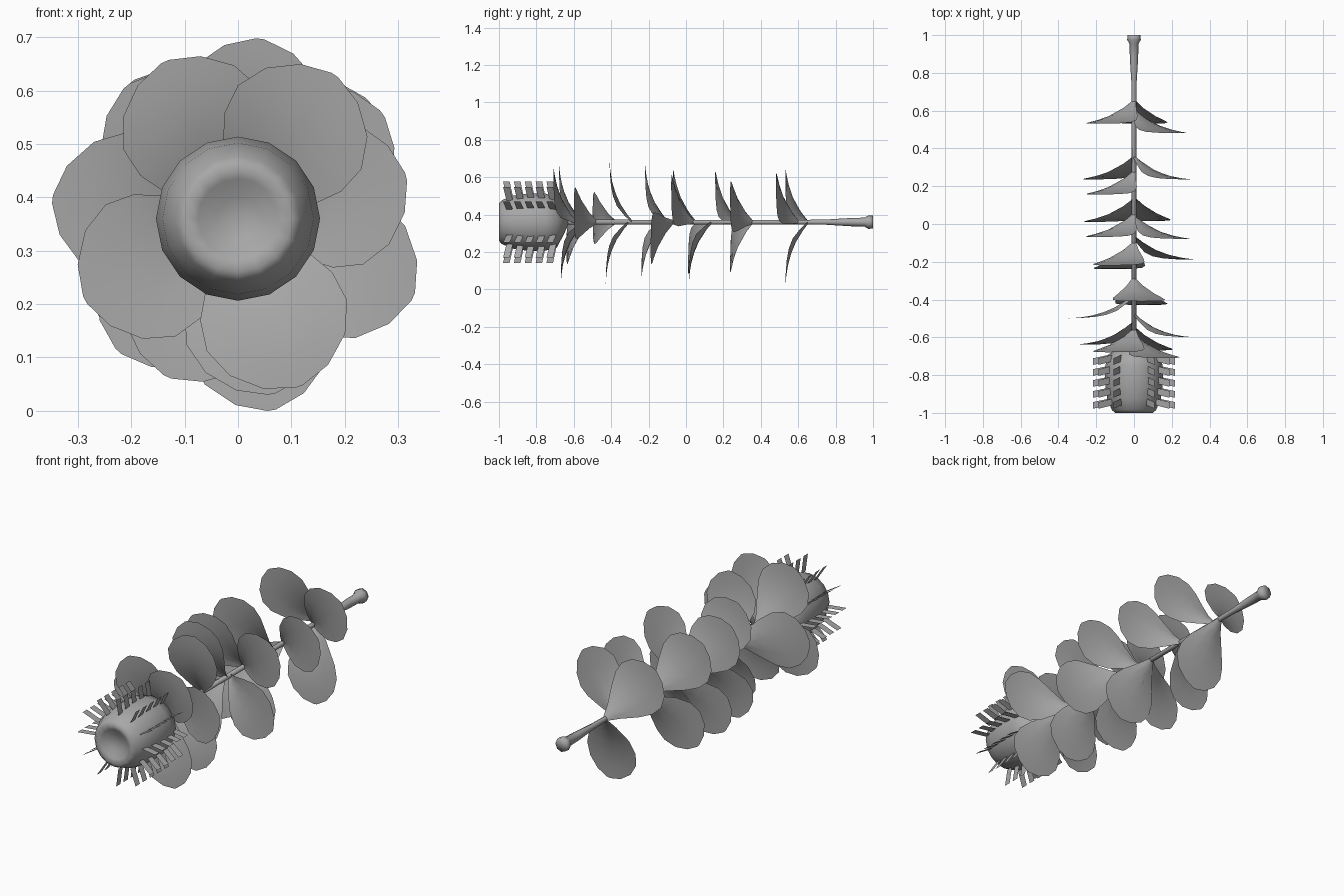
import bpy, bmesh, math

if "Cube" in bpy.data.objects:
    bpy.data.objects.remove(bpy.data.objects["Cube"])

CZ = 0.36  # height of the stem axis

grey = bpy.data.materials.new("plain grey")
grey.diffuse_color = (0.39, 0.39, 0.39, 1)
grey.use_nodes = True
grey.node_tree.nodes["Principled BSDF"].inputs["Base Color"].default_value = grey.diffuse_color


def make(name, bm, smooth=True):
    me = bpy.data.meshes.new(name)
    bm.to_mesh(me)
    bm.free()
    me.materials.append(grey)
    ob = bpy.data.objects.new(name, me)
    bpy.context.collection.objects.link(ob)
    for p in me.polygons:
        p.use_smooth = smooth
    return ob


def lathe(name, profile, sides):
    """Revolve (radius, y) points about the stem axis."""
    bm = bmesh.new()
    rings = []
    for r, y in profile:
        if r == 0:
            rings.append([bm.verts.new((0, y, CZ))] * sides)
        else:
            rings.append([bm.verts.new((r * math.sin(2 * math.pi * i / sides), y,
                                        CZ + r * math.cos(2 * math.pi * i / sides)))
                          for i in range(sides)])
    for a, b in zip(rings, rings[1:]):
        for i in range(sides):
            j = (i + 1) % sides
            quad = list(dict.fromkeys((a[i], a[j], b[j], b[i])))
            bm.faces.new(quad)
    bmesh.ops.recalc_face_normals(bm, faces=bm.faces)
    return make(name, bm)


def lerp(x, table):
    for (x0, v0), (x1, v1) in zip(table, table[1:]):
        if x <= x1:
            return v0 + (v1 - v0) * (x - x0) / (x1 - x0)
    return table[-1][1]


# Flower head with a dented front
lathe("flower_head", [(0, -0.965), (0.04, -0.97), (0.075, -0.99), (0.1, -1.0),
                      (0.117, -0.985), (0.142, -0.925), (0.154, -0.84), (0.152, -0.75),
                      (0.135, -0.69), (0.06, -0.65), (0.012, -0.63)], 16)

# Stem with a swollen cut end
lathe("stem", [(0, -0.66), (0.013, -0.66), (0.012, 0.62), (0.014, 0.75), (0.022, 0.88),
               (0.024, 0.955), (0.036, 0.975), (0.034, 1.0), (0, 1.0)], 8)

# Thin flat spikes in rows around the head
bm = bmesh.new()
for k in range(12):
    a = math.radians(30 * k)
    for n in range(5):
        y = -0.955 + 0.058 * n
        pts = [(0.135, y - 0.005), (0.135, y + 0.03), (0.218, y + 0.012), (0.218, y - 0.023)]
        bm.faces.new([bm.verts.new((r * math.cos(a), yy, CZ + r * math.sin(a)))
                      for r, yy in pts])
make("head_spikes", bm, False)

# Leaf outline (distance along, half width) and trumpet curve (distance out, setback)
OUTLINE = [(0, 0.012), (0.04, 0.045), (0.1, 0.098), (0.16, 0.132), (0.22, 0.14),
           (0.28, 0.115), (0.325, 0.065), (0.345, 0.008)]
CURVE = [(0, 0.13), (0.03, 0.105), (0.07, 0.075), (0.12, 0.048), (0.17, 0.029),
         (0.23, 0.013), (0.29, 0.004), (0.36, 0)]


def leaf(name, angle, tip_y, length):
    a = math.radians(angle)
    s = length / 0.345
    bm = bmesh.new()
    rows = []
    for d, w in OUTLINE:
        row = []
        for t in (-1, -0.5, 0, 0.5, 1):
            u, v = d * s, w * t
            y = tip_y + lerp(math.hypot(d, v), CURVE)
            row.append(bm.verts.new((u * math.cos(a) - v * math.sin(a), y,
                                     CZ + u * math.sin(a) + v * math.cos(a))))
        rows.append(row)
    for p, q in zip(rows, rows[1:]):
        for i in range(4):
            bm.faces.new((p[i], p[i + 1], q[i + 1], q[i]))
    make(name, bm)


# Leaves along the stem: angle around it, tip position, length
LEAVES = [(56, -0.71, 0.325), (115, -0.68, 0.325), (208, -0.64, 0.325), (290, -0.67, 0.335),
          (14, -0.60, 0.325), (174, -0.50, 0.35), (83, -0.41, 0.34), (281, -0.43, 0.335),
          (336, -0.19, 0.36), (246, -0.24, 0.325), (115, -0.22, 0.325), (36, -0.08, 0.335),
          (130, -0.07, 0.325), (228, 0.01, 0.335), (287, 0.015, 0.33), (130, 0.155, 0.32),
          (26, 0.235, 0.32), (225, 0.235, 0.33), (42, 0.48, 0.33), (128, 0.53, 0.325),
          (280, 0.53, 0.365)]
for i, (ang, y, ln) in enumerate(LEAVES):
    leaf(f"leaf_{i + 1}", ang, y, ln)
